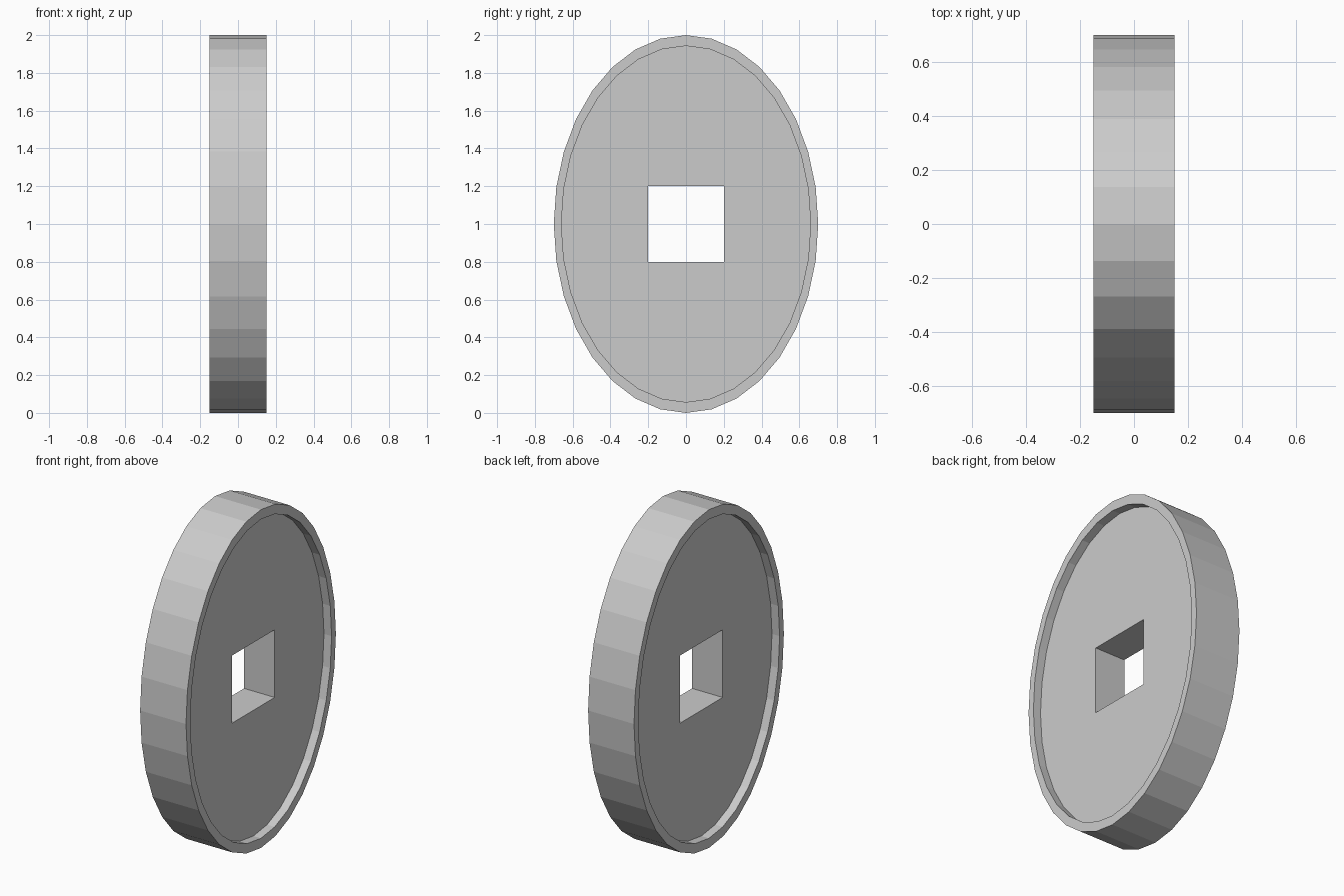
import bpy, bmesh, math

if "Cube" in bpy.data.objects:
    bpy.data.objects.remove(bpy.data.objects["Cube"])

N = 32                      # sides of the oval
RY, RZ = 0.70, 1.0          # outer radii
INNER = 0.943               # rim inner edge as a fraction of the outer
HALF, FLOOR = 0.15, 0.10    # half thickness at rim and at recessed face
HOLE = 0.20                 # half width of the square hole
angles = [2 * math.pi * k / N for k in range(N)]


def oval(x, s):
    return [(x, RY * s * math.sin(a), 1 + RZ * s * math.cos(a)) for a in angles]


def square(x):
    pts = []
    for a in angles:
        y, z = math.sin(a), math.cos(a)
        m = HOLE / max(abs(y), abs(z))
        pts.append((x, y * m, 1 + z * m))
    return pts


# Closed chain of loops: right face, outer edge, left face, hole walls
loops = [square(FLOOR), oval(FLOOR, INNER), oval(HALF, INNER), oval(HALF, 1),
         oval(-HALF, 1), oval(-HALF, INNER), oval(-FLOOR, INNER), square(-FLOOR)]

bm = bmesh.new()
rings = [[bm.verts.new(p) for p in loop] for loop in loops]
for i, ring in enumerate(rings):
    nxt = rings[(i + 1) % len(rings)]
    for k in range(N):
        j = (k + 1) % N
        bm.faces.new((ring[k], ring[j], nxt[j], nxt[k]))
bmesh.ops.recalc_face_normals(bm, faces=bm.faces)

mesh = bpy.data.meshes.new("oval_coin")
bm.to_mesh(mesh)
bm.free()
bpy.context.collection.objects.link(bpy.data.objects.new("oval_coin", mesh))
